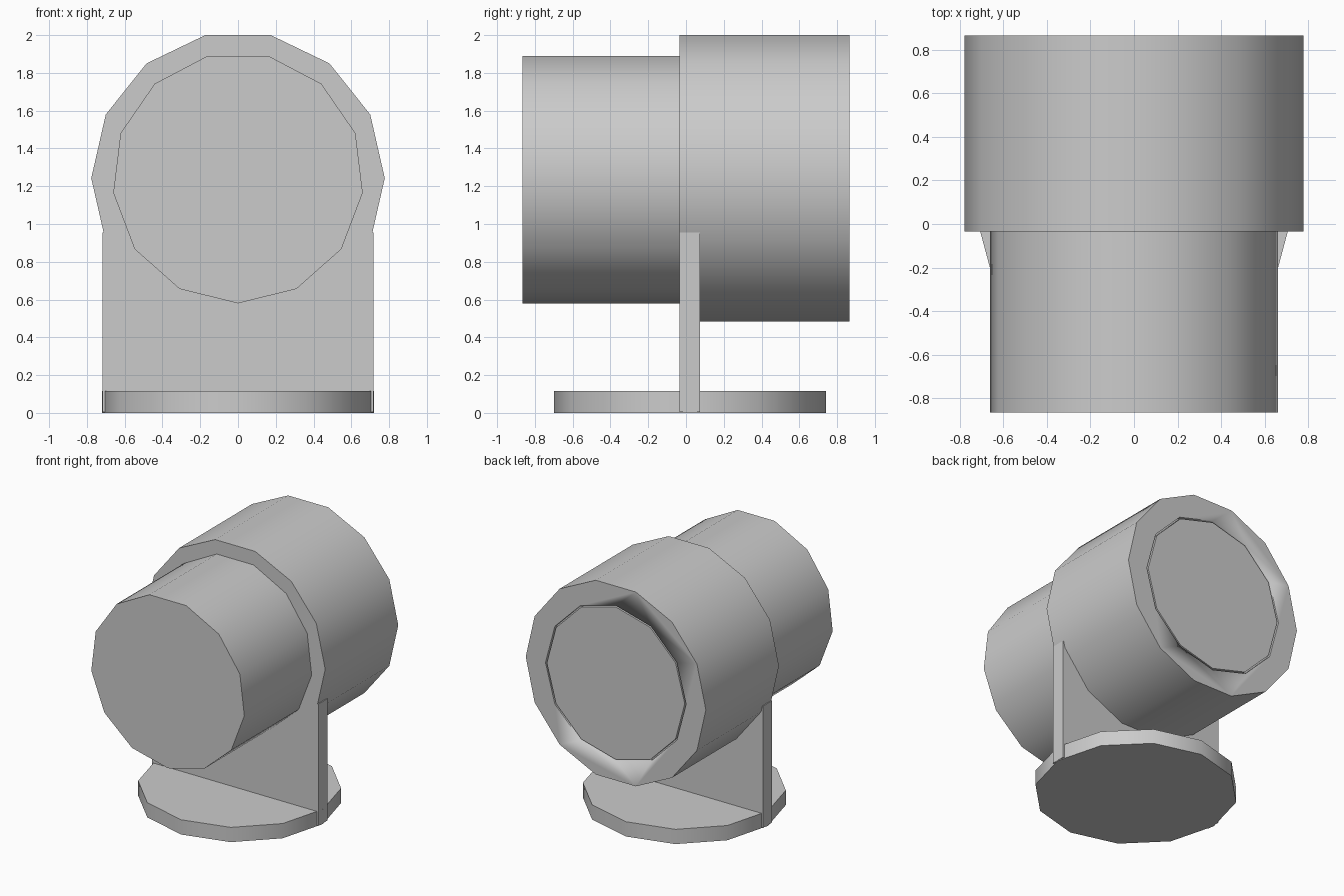
import bpy, math
from mathutils import Matrix

if "Cube" in bpy.data.objects:
    bpy.data.objects.remove(bpy.data.objects["Cube"], do_unlink=True)

grey = bpy.data.materials.new("plain_grey")
grey.use_nodes = True
COLOUR = (0.6, 0.6, 0.6, 1)
grey.diffuse_color = COLOUR
grey.node_tree.nodes["Principled BSDF"].inputs["Base Color"].default_value = COLOUR

AXIS_Z = 1.2425   # height of the barrel axis
FRONT = -0.035    # front face of the housing and the support plate
BACK = 0.865


def finish(obj, name):
    obj.name = name
    obj.data.materials.clear()
    obj.data.materials.append(grey)
    bpy.ops.object.shade_smooth_by_angle(angle=math.radians(35))
    return obj


def barrel(name, sides, radius, y0, y1, turn=0.0, z=AXIS_Z):
    """Prism along y; with no turn a corner points straight up."""
    bpy.ops.mesh.primitive_cylinder_add(vertices=sides, radius=radius, depth=y1 - y0)
    obj = bpy.context.object
    obj.data.transform(Matrix.Translation((0, (y0 + y1) / 2, z))
                       @ Matrix.Rotation(turn, 4, "Y")
                       @ Matrix.Rotation(math.pi / 2, 4, "X")
                       @ Matrix.Rotation(math.pi, 4, "Z"))
    return finish(obj, name)


# Round foot
bpy.ops.mesh.primitive_cylinder_add(vertices=12, radius=0.72, depth=0.115,
                                    location=(0, 0.02, 0.0575))
finish(bpy.context.object, "base")

# Upright support plate
bpy.ops.mesh.primitive_cube_add(size=1, location=(0, 0.02, 0.48))
bpy.context.object.scale = (1.436, 0.11, 0.95)
bpy.ops.object.transform_apply(location=False)
finish(bpy.context.object, "support_plate")

# Large rear housing and narrower front barrel
housing = barrel("rear_housing", 14, 0.777, FRONT, BACK, math.pi / 14)
barrel("front_barrel", 13, 0.665, -0.865, FRONT + 0.02, z=1.245)

# Thin groove around the rear cover
cutter = barrel("groove_cutter", 12, 0.607, BACK - 0.03, BACK + 0.1)
cutter.hide_render = True
cutter.hide_viewport = True
cut = housing.modifiers.new("Groove", "BOOLEAN")
cut.object = cutter
cut.operation = "DIFFERENCE"
cut.solver = "EXACT"
barrel("rear_cover", 12, 0.595, BACK - 0.04, BACK)
